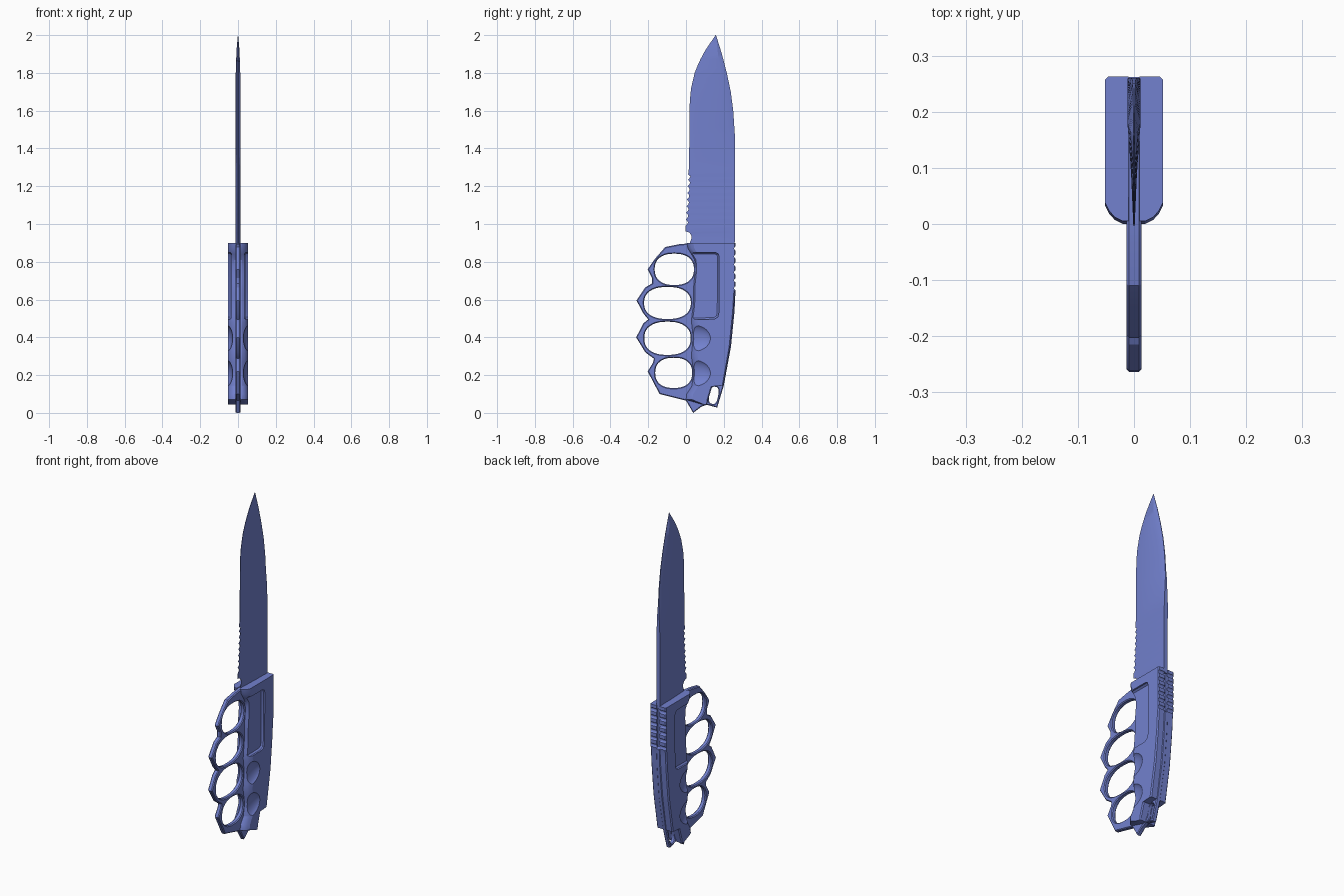
import bpy, bmesh, math
from mathutils import Matrix, Vector

cube = bpy.data.objects.get("Cube")
if cube:
    bpy.data.objects.remove(cube)

blue = bpy.data.materials.new("soft_blue")
blue.use_nodes = True
blue.diffuse_color = (0.17, 0.22, 0.62, 1)
blue.node_tree.nodes["Principled BSDF"].inputs["Base Color"].default_value = blue.diffuse_color


def finish(bm, name):
    bmesh.ops.recalc_face_normals(bm, faces=bm.faces[:])
    mesh = bpy.data.meshes.new(name)
    bm.to_mesh(mesh)
    bm.free()
    obj = bpy.data.objects.new(name, mesh)
    mesh.materials.append(blue)
    bpy.context.collection.objects.link(obj)
    return obj


def lerp(keys, z):
    """Piecewise linear lookup in a list of (z, value)."""
    for (z0, a), (z1, b) in zip(keys, keys[1:]):
        if z <= z1:
            return a + (b - a) * max(0, z - z0) / (z1 - z0)
    return keys[-1][1]


def area(loop):
    return sum(a[0] * b[1] - b[0] * a[1] for a, b in zip(loop, loop[1:] + loop[:1]))


def shrink(loop, d):
    """Move a loop to its left side, into the material."""
    out = []
    for i, p in enumerate(loop):
        p = Vector(p)
        a = (p - Vector(loop[i - 1])).normalized()
        b = (Vector(loop[(i + 1) % len(loop)]) - p).normalized()
        n = (Vector((-a.y, a.x)) + Vector((-b.y, b.x))).normalized()
        out.append(p + n * d)
    return out


def plate(name, outline, holes, x0, x1, bevel):
    """Chamfered flat plate in the YZ plane, with holes."""
    bm = bmesh.new()
    caps = [[], []]
    for k, loop in enumerate([outline] + holes):
        if (area(loop) > 0) != (k == 0):
            loop = loop[::-1]
        inner = shrink(loop, bevel)
        levels = [(x0, inner), (x0 + bevel, loop), (x1 - bevel, loop), (x1, inner)]
        rings = [[bm.verts.new((x, p[0], p[1])) for p in pts] for x, pts in levels]
        n = len(loop)
        for lo, hi in zip(rings, rings[1:]):
            for i in range(n):
                j = (i + 1) % n
                bm.faces.new((lo[i], lo[j], hi[j], hi[i]))
        for cap, ring in zip(caps, (rings[0], rings[-1])):
            cap += [bm.edges.get((ring[i], ring[(i + 1) % n])) for i in range(n)]
    for cap in caps:
        bmesh.ops.triangle_fill(bm, edges=cap, use_beauty=True)
    return finish(bm, name)


def loft(name, rings):
    bm = bmesh.new()
    vs = [[bm.verts.new(p) for p in r] for r in rings]
    n = len(vs[0])
    for lo, hi in zip(vs, vs[1:]):
        for i in range(n):
            j = (i + 1) % n
            bm.faces.new((lo[i], lo[j], hi[j], hi[i]))
    bm.faces.new(vs[0])
    bm.faces.new(vs[-1])
    return finish(bm, name)


def oval(y, z, ry, rz, power=0.85, tilt=0, n=40):
    pts = []
    for i in range(n):
        c, s = math.cos(math.tau * i / n), math.sin(math.tau * i / n)
        a = ry * math.copysign(abs(c) ** power, c)
        b = rz * math.copysign(abs(s) ** power, s)
        pts.append((y + a * math.cos(tilt) - b * math.sin(tilt),
                    z + a * math.sin(tilt) + b * math.cos(tilt)))
    return pts


def carve(obj, cutter):
    mod = obj.modifiers.new("carve", 'BOOLEAN')
    mod.operation, mod.solver, mod.object = 'DIFFERENCE', 'EXACT', cutter
    bpy.context.view_layer.objects.active = obj
    bpy.ops.object.modifier_apply(modifier=mod.name)
    bpy.data.objects.remove(cutter)


# Blade: ground cutting edge at the front, thick spine, false edge near the tip
edge_keys = [(0.88, 0.02), (0.905, 0.022), (0.92, 0.028), (0.94, 0.028), (0.955, 0.018),
             (0.962, -0.004), (0.99, -0.003), (1.27, 0.012), (1.3, 0.016), (1.65, 0.02),
             (1.72, 0.027), (1.8, 0.046), (1.86, 0.07), (1.92, 0.102), (2.0, 0.157)]
spine_keys = [(0.88, 0.258), (1.45, 0.26), (1.6, 0.25), (1.7, 0.237), (1.8, 0.216),
              (1.9, 0.19), (2.0, 0.159)]
ridge_keys = [(0.88, 0.25), (1.3, 0.25), (1.65, 0.205), (1.85, 0.175), (2.0, 0.158)]
thick_keys = [(0.88, 0.012), (1.8, 0.012), (1.92, 0.008), (2.0, 0.0006)]
spine_thick = [(0.88, 0.012), (1.3, 0.012), (1.5, 0.003), (2.0, 0.0004)]
heights = [z for z, _ in edge_keys if z < 0.99]
heights += [0.99 + 0.00875 * i for i in range(33)]
heights += [1.3 + 0.025 * i for i in range(29)]
rings = []
for z in heights:
    y0, y1, yr = lerp(edge_keys, z), lerp(spine_keys, z), lerp(ridge_keys, z)
    t, s = lerp(thick_keys, z), lerp(spine_thick, z)
    if 0.99 < z < 1.26:  # serrated part of the edge
        y0 += 0.012 * abs(math.sin((z - 0.99) / 0.035 * math.pi))
    e = min(0.0012, t)
    rings.append([(-e, y0, z), (e, y0, z), (t, yr, z), (s, y1, z), (-s, y1, z), (-t, yr, z)])
loft("blade", rings)

# Tang, knuckle guard and pommel spike in one plate
outline = [(0.02, 0.898), (-0.035, 0.893), (-0.11, 0.878), (-0.165, 0.815), (-0.203, 0.76),
           (-0.18, 0.715), (-0.18, 0.685), (-0.215, 0.665), (-0.262, 0.595), (-0.225, 0.525),
           (-0.2, 0.495), (-0.225, 0.475), (-0.264, 0.4), (-0.215, 0.32), (-0.17, 0.287),
           (-0.175, 0.265), (-0.203, 0.22), (-0.14, 0.1), (0.0, 0.065), (0.038, 0.0),
           (0.08, 0.032), (0.11, 0.043), (0.165, 0.028), (0.2, 0.145), (0.238, 0.35),
           (0.257, 0.54), (0.262, 0.645), (0.25, 0.655), (0.25, 0.898)]
finger_holes = [(-0.062, 0.76, 0.104, 0.083), (-0.098, 0.582, 0.124, 0.085),
                (-0.098, 0.395, 0.123, 0.088), (-0.065, 0.212, 0.098, 0.08)]
holes = [oval(*h) for h in finger_holes] + [oval(0.147, 0.093, 0.023, 0.046, 0.7, -0.2, 24)]
plate("tang_and_knuckle_guard", outline, holes, -0.0135, 0.0135, 0.005)

# Grip scales with pocket, finger scoops and thumb notches
front_keys = [(0.045, 0.085), (0.07, 0.0), (0.1, 0.004), (0.14, 0.03), (0.21, 0.042),
              (0.3, 0.028), (0.4, 0.038), (0.49, 0.028), (0.58, 0.04), (0.67, 0.04),
              (0.76, 0.05), (0.82, 0.045), (0.86, 0.012), (0.9, 0.005)]
back_keys = [(0.145, 0.198), (0.35, 0.234), (0.54, 0.253), (0.645, 0.259), (0.66, 0.263), (0.9, 0.263)]


def scale_ring(side, z, yf, yb):
    k = min(1, (yb - yf) / 0.1)
    pts = [(0.01, yf), (0.02, yf), (0.034, yf + 0.007 * k), (0.044, yf + 0.018 * k),
           (0.052, yf + 0.034 * k), (0.052, yb - 0.006 * k), (0.046, yb), (0.01, yb)]
    return [(side * x, y, z) for x, y in pts]


for side, label in ((1, "left"), (-1, "right")):
    rings = [scale_ring(side, z, lerp(front_keys, z), 0.11 + 0.03 * (z - 0.045) / 0.1)
             for z in (0.045, 0.07, 0.1, 0.14)]
    rings += [scale_ring(side, z, lerp(front_keys, z), lerp(back_keys, z))
              for z in [0.145] + [0.18 + 0.03 * i for i in range(25)]]
    grip = loft(label + "_grip_scale", rings)

    pocket = [(-0.06, 0.85), (0.155, 0.85), (0.17, 0.843), (0.176, 0.825),
              (0.174, 0.53), (0.168, 0.508), (0.15, 0.496), (-0.06, 0.494)]
    x0, x1 = sorted((side * 0.034, side * 0.12))
    carve(grip, plate("pocket_cutter", pocket, [], x0, x1, 0.009))

    for z in (0.395, 0.21):
        bm = bmesh.new()
        bmesh.ops.create_uvsphere(bm, u_segments=32, v_segments=20, radius=1, matrix=
                                  Matrix.Translation((side * 0.07, 0.035, z)) @
                                  Matrix.Diagonal((0.042, 0.105, 0.078, 1)))
        carve(grip, finish(bm, "scoop_cutter"))

    for i in range(6):
        bm = bmesh.new()
        bmesh.ops.create_cone(bm, cap_ends=True, segments=12, radius1=0.0115, radius2=0.0115,
                              depth=0.2, matrix=Matrix.Translation((0, 0.266, 0.66 + 0.042 * i)) @
                              Matrix.Rotation(math.pi / 2, 4, 'Y'))
        carve(grip, finish(bm, "notch_cutter"))

# Smooth shading with sharp edges kept
bpy.ops.object.select_all(action='DESELECT')
for obj in bpy.context.collection.objects:
    if obj.type == 'MESH':
        obj.select_set(True)
        bpy.context.view_layer.objects.active = obj
bpy.ops.object.shade_smooth_by_angle(angle=math.radians(25))
